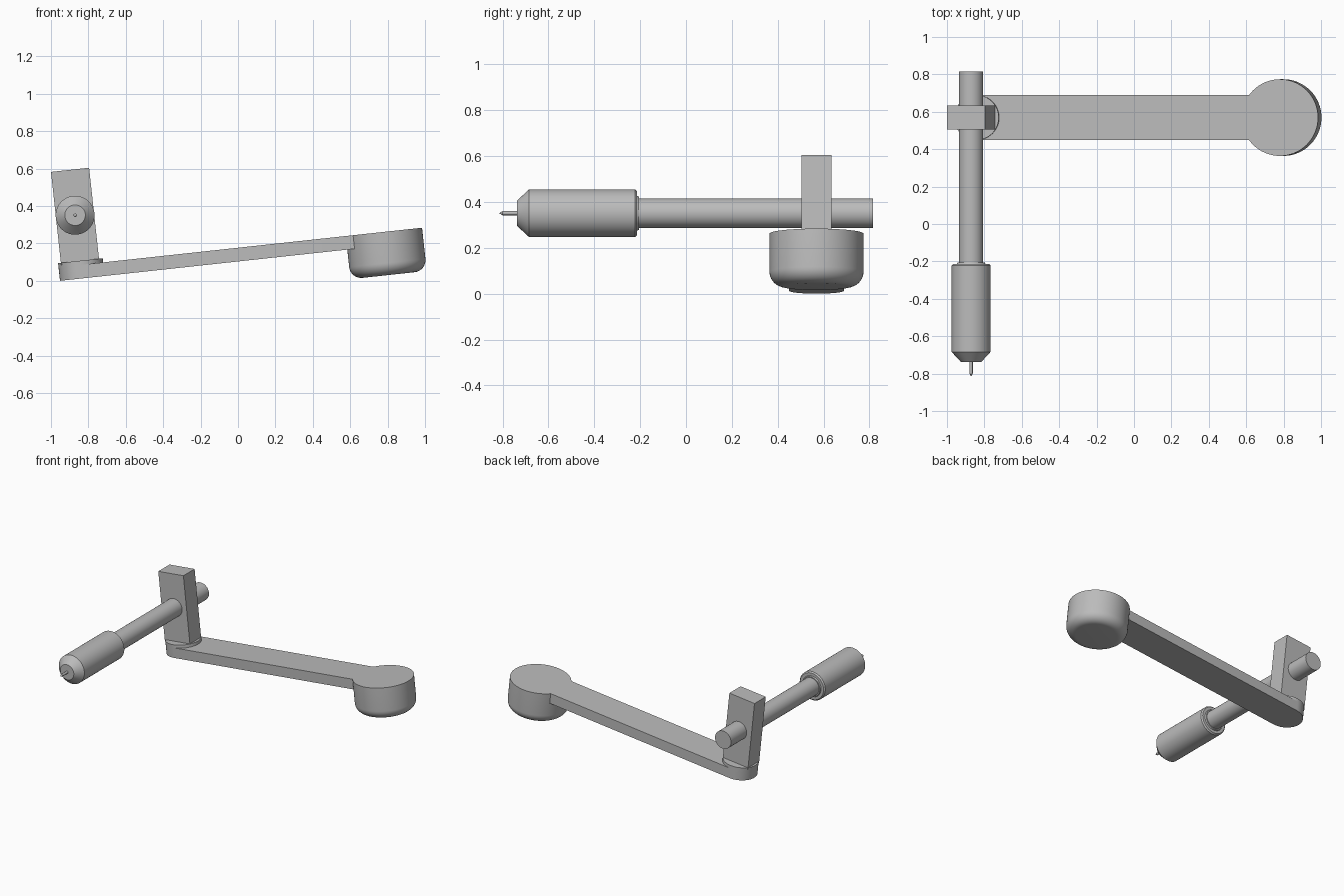
import bpy, bmesh, math
from mathutils import Matrix, Vector

if "Cube" in bpy.data.objects:
    bpy.data.objects.remove(bpy.data.objects["Cube"])

grey = bpy.data.materials.new("plain grey")
grey.use_nodes = True
grey.diffuse_color = (0.5, 0.5, 0.5, 1)
grey.node_tree.nodes["Principled BSDF"].inputs["Base Color"].default_value = (0.5, 0.5, 0.5, 1)

# Tilted frame: origin at the far top rim of the round head
TILT = Matrix.Translation((0.984, 0.569, 0.284)) @ Matrix.Rotation(-math.radians(6.2), 4, 'Y')
# Handle frame: local z runs towards the back along the rod
ROD = Matrix.Translation((-0.871, 0, 0.351)) @ Matrix.Rotation(-math.pi / 2, 4, 'X')


def finish(name, bm, matrix):
    bmesh.ops.remove_doubles(bm, verts=bm.verts, dist=1e-5)
    bmesh.ops.recalc_face_normals(bm, faces=bm.faces)
    mesh = bpy.data.meshes.new(name)
    bm.to_mesh(mesh)
    bm.free()
    mesh.transform(matrix)
    mesh.materials.append(grey)
    obj = bpy.data.objects.new(name, mesh)
    bpy.context.collection.objects.link(obj)
    bpy.ops.object.select_all(action='DESELECT')
    obj.select_set(True)
    bpy.context.view_layer.objects.active = obj
    bpy.ops.object.shade_smooth_by_angle(angle=math.radians(30))
    return obj


def lathe(name, profile, matrix, steps=64):
    """Spin (radius, height) points about local z."""
    bm = bmesh.new()
    verts = [bm.verts.new((r, 0, h)) for r, h in profile]
    edges = [bm.edges.new(pair) for pair in zip(verts, verts[1:])]
    bmesh.ops.spin(bm, geom=verts + edges, cent=(0, 0, 0), axis=(0, 0, 1),
                   angle=2 * math.pi, steps=steps)
    return finish(name, bm, matrix)


def prism(name, outline, low, high, matrix):
    """Extrude a flat outline between two local heights."""
    bm = bmesh.new()
    face = bm.faces.new([bm.verts.new((x, y, low)) for x, y in outline])
    top = bmesh.ops.extrude_face_region(bm, geom=[face])["geom"]
    bmesh.ops.translate(bm, vec=Vector((0, 0, high - low)),
                        verts=[v for v in top if isinstance(v, bmesh.types.BMVert)])
    return finish(name, bm, matrix)


# Arm with a rounded pivot end
PIVOT, HALF = -1.835, 0.12
outline = [(PIVOT + HALF * math.cos(t), HALF * math.sin(t))
           for t in (math.pi * (0.5 + i / 32) for i in range(33))]
outline += [(-0.371, -HALF), (-0.371, HALF)]
prism("arm", outline, -0.073, 0, TILT)

# Round head with a filleted underside
R, DEPTH, FILLET = 0.205, 0.232, 0.065
curve = [(R - FILLET + FILLET * math.cos(t), FILLET - DEPTH - FILLET * math.sin(t))
         for t in (math.pi / 2 * i / 10 for i in range(11))]
lathe("round_head", [(0, 0), (R, 0)] + curve + [(0, -DEPTH)],
      TILT @ Matrix.Translation((-R, 0, 0)))

# Pivot disc and upright post
lathe("pivot_disc", [(0, -0.01), (HALF, -0.01), (HALF, 0.022), (0, 0.022)],
      TILT @ Matrix.Translation((PIVOT, 0, 0)))
prism("post", [(-1.94, -0.065), (-1.735, -0.065), (-1.735, 0.065), (-1.94, 0.065)],
      0.01, 0.511, TILT)

# Rod through the post, with handle, collar and needle
lathe("rod", [(0, -0.25), (0.065, -0.25), (0.065, 0.815), (0, 0.815)], ROD)
lathe("handle", [(0, -0.737), (0.055, -0.737), (0.104, -0.684), (0.104, -0.222),
                 (0.096, -0.213), (0.076, -0.213), (0.072, -0.205), (0, -0.205)], ROD)
lathe("needle", [(0, -0.815), (0.009, -0.8), (0.009, -0.73), (0, -0.73)], ROD, 16)
